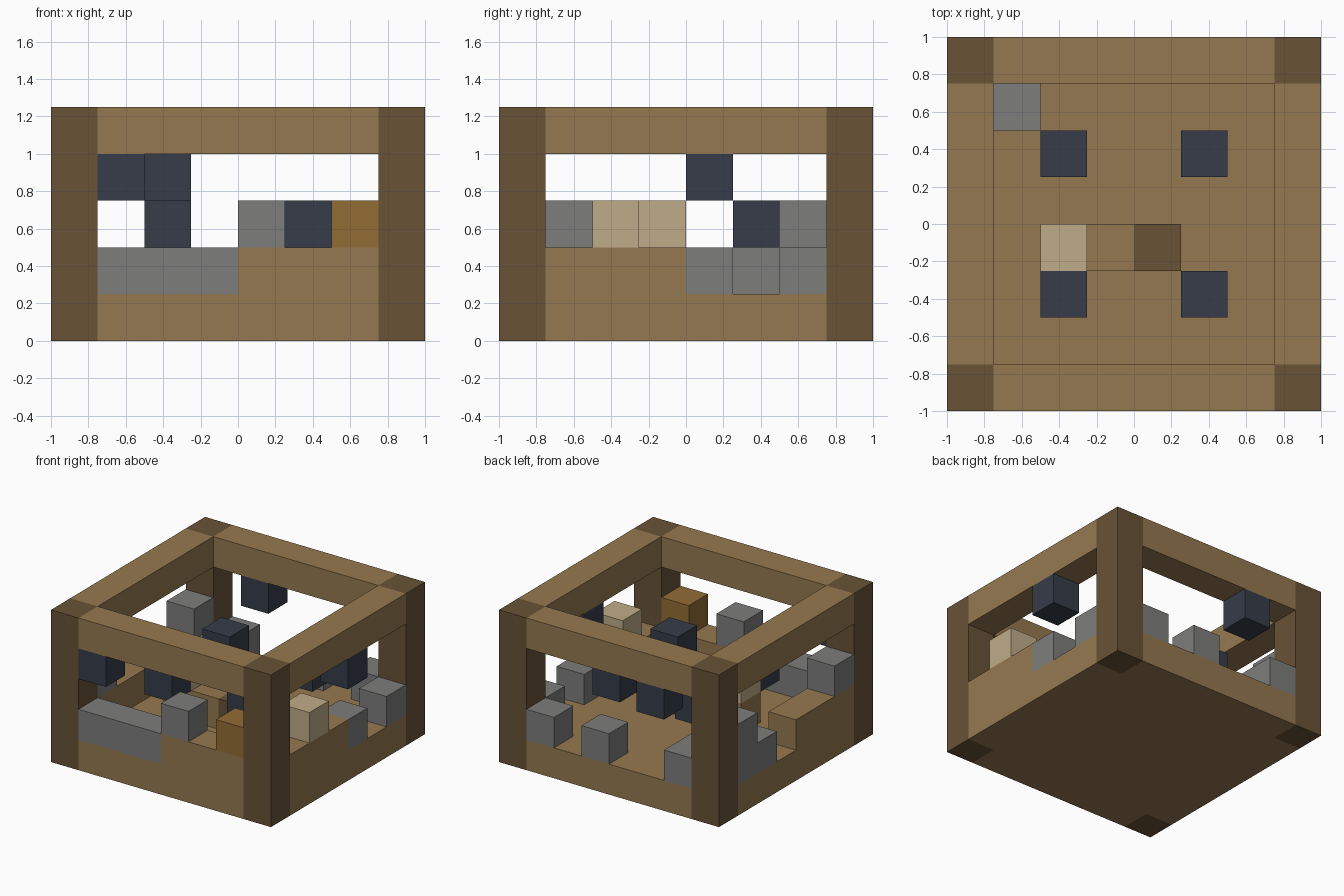
import bpy
import bmesh

default_cube = bpy.data.objects.get("Cube")
if default_cube:
    bpy.data.objects.remove(default_cube, do_unlink=True)

U = 0.25  # edge of one block


def linear(c):
    c /= 255
    return c / 12.92 if c <= 0.04045 else ((c + 0.055) / 1.055) ** 2.4


def material(name, r, g, b):
    mat = bpy.data.materials.new(name)
    mat.use_nodes = True
    colour = (linear(r), linear(g), linear(b), 1)
    mat.diffuse_color = colour
    mat.node_tree.nodes["Principled BSDF"].inputs["Base Color"].default_value = colour
    return mat


oak = material("oak planks", 149, 121, 80)
bark = material("dark bark", 104, 82, 54)
stone = material("grey stone", 125, 125, 124)
slate = material("dark slate", 54, 60, 73)
sand = material("pale sand", 192, 172, 137)
amber = material("amber wood", 146, 108, 52)


def block(name, mat, cell, size=(1, 1, 1)):
    """Box of whole blocks; cell counts from the front right bottom corner."""
    bm = bmesh.new()
    bmesh.ops.create_cube(bm, size=1)
    for v in bm.verts:
        v.co = [(cell[a] + (v.co[a] + 0.5) * size[a] - (4, 4, 0)[a]) * U
                for a in range(3)]
    mesh = bpy.data.meshes.new(name)
    bm.to_mesh(mesh)
    bm.free()
    mesh.materials.append(mat)
    obj = bpy.data.objects.new(name, mesh)
    bpy.context.scene.collection.objects.link(obj)
    return obj


# Floor: a wide slab plus strips between the corner posts
block("floor", oak, (1, 0, 0), (6, 8, 1))
for x, side in ((0, "right"), (7, "left")):
    block(f"floor_strip_{side}", oak, (x, 1, 0), (1, 6, 1))
    block(f"top_beam_{side}", oak, (x, 1, 4), (1, 6, 1))
    for y, end in ((0, "front"), (7, "back")):
        block(f"post_{end}_{side}", bark, (x, y, 0), (1, 1, 5))

# Top beams, front and back
for y, end in ((0, "front"), (7, "back")):
    block(f"top_beam_{end}", oak, (1, y, 4), (6, 1, 1))

# Low walls
block("front_wall", oak, (4, 0, 1), (3, 1, 1))
block("front_stone_wall", stone, (1, 0, 1), (3, 1, 1))
block("left_wall", oak, (7, 1, 1), (1, 3, 1))
block("right_wall", oak, (0, 1, 1), (1, 3, 1))
block("right_stone_pillar", stone, (0, 6, 1), (1, 1, 2))

# Loose stones on the floor and walls
stones = [(0, 5, 1), (1, 6, 1), (1, 7, 1), (4, 7, 1), (6, 7, 1),
          (7, 4, 1), (7, 6, 1), (4, 0, 2), (0, 1, 2)]
for n, cell in enumerate(stones, 1):
    block(f"stone_{n}", stone, cell)

# Slate blocks: four floating inside, three hung below the beams
for x in (2, 5):
    for y in (2, 5):
        block(f"floating_slate_{x}_{y}", slate, (x, y, 2))
for side, cell in (("front", (1, 0, 3)), ("back", (2, 7, 3)), ("left", (7, 4, 3))):
    block(f"hanging_slate_{side}", slate, cell)

# Bench in the middle
block("bench", oak, (2, 3, 1), (2, 1, 1))
block("bench_end", bark, (4, 3, 1))
block("bench_sand_block", sand, (2, 3, 2))

# Blocks on the walls
block("left_sand_block", sand, (7, 2, 2))
block("front_amber_block", amber, (6, 0, 2))
